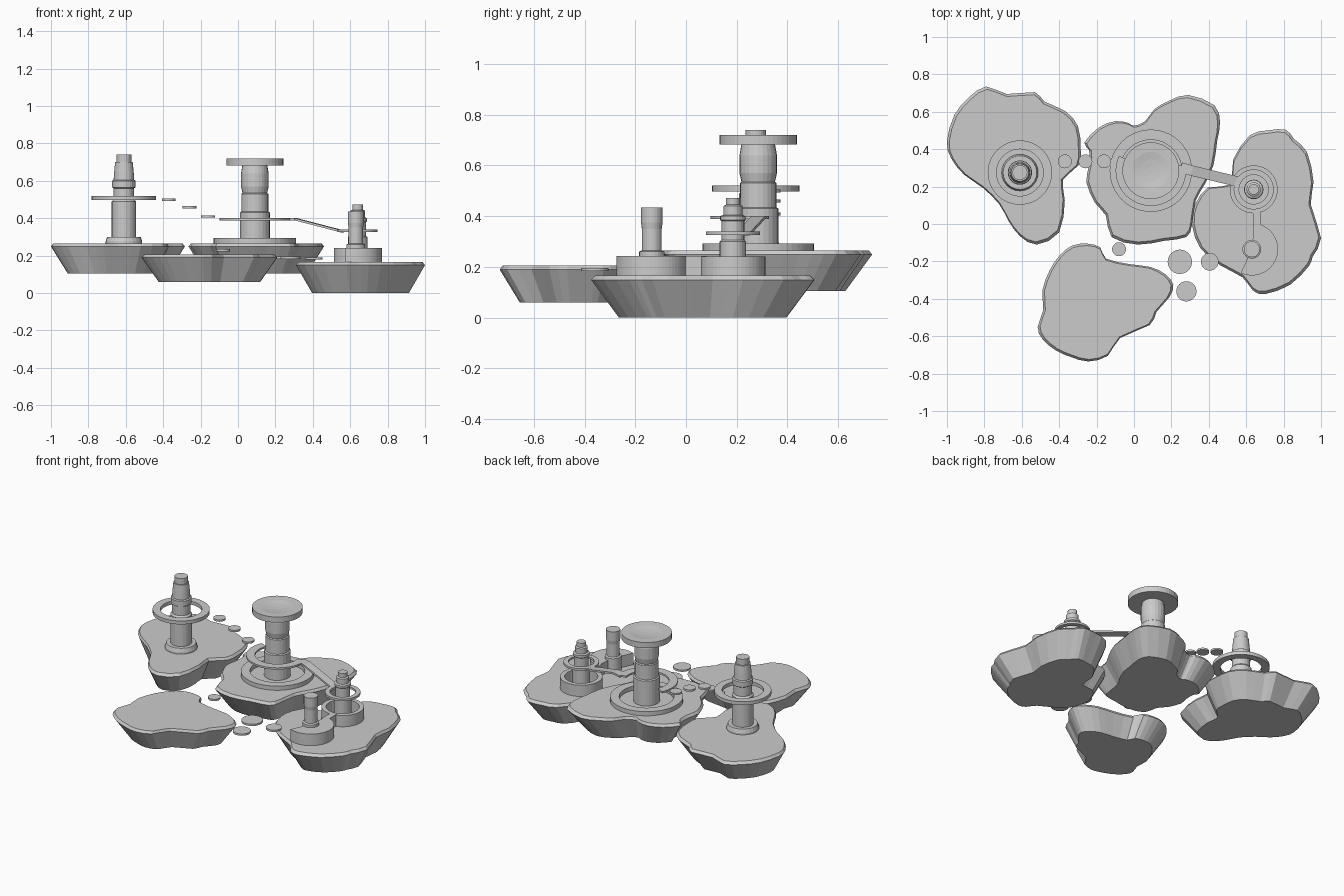
import bpy, bmesh, math
from mathutils import Vector


def finish(name, bm):
    bmesh.ops.recalc_face_normals(bm, faces=bm.faces[:])
    bmesh.ops.translate(bm, verts=bm.verts[:], vec=(0, -.005, 0))
    me = bpy.data.meshes.new(name)
    bm.to_mesh(me)
    bm.free()
    ob = bpy.data.objects.new(name, me)
    bpy.context.collection.objects.link(ob)
    return ob


def skin(name, loops, closed=False):
    """Join equal-length vertex loops; cap the ends unless closed."""
    bm = bmesh.new()
    rows = [[bm.verts.new(p) for p in loop] for loop in loops]
    n = len(rows[0])
    pairs = list(zip(rows, rows[1:])) + ([(rows[-1], rows[0])] if closed else [])
    for a, b in pairs:
        for i in range(n):
            j = (i + 1) % n
            bm.faces.new((a[i], a[j], b[j], b[i]))
    if not closed:
        bm.faces.new(rows[0][::-1])
        bm.faces.new(rows[-1])
    return finish(name, bm)


def rounded(pts):
    # insert one curved midpoint between neighbouring outline points
    out, n = [], len(pts)
    for i in range(n):
        a, b, c, d = (pts[(i + k) % n] for k in (-1, 0, 1, 2))
        out += [b, tuple((9 * (b[k] + c[k]) - a[k] - d[k]) / 16 for k in (0, 1))]
    return out


def island(name, pts, top, bottom):
    # tapered rock slab with a small bevelled rim
    cx = (min(p[0] for p in pts) + max(p[0] for p in pts)) / 2
    cy = (min(p[1] for p in pts) + max(p[1] for p in pts)) / 2
    return skin(name, [[(cx + (x - cx) * s, cy + (y - cy) * s, z) for x, y in rounded(pts)]
                       for s, z in ((.75, bottom), (1, top - .016), (.965, top))])


def lathe(name, x, y, profile, seg=24):
    # stacked column from (radius, height) pairs
    return skin(name, [[(x + r * math.cos(2 * math.pi * i / seg),
                         y + r * math.sin(2 * math.pi * i / seg), z)
                        for i in range(seg)] for r, z in profile])


def ring(name, x, y, ro, ri, z0, z1, a0=0, a1=360, seg=48):
    # full or partial flat ring
    full = a1 - a0 >= 360
    loops = []
    for i in range(seg if full else seg + 1):
        a = math.radians(a0 + (a1 - a0) * i / seg)
        loops.append([(x + r * math.cos(a), y + r * math.sin(a), z)
                      for r, z in ((ro, z0), (ro, z1), (ri, z1), (ri, z0))])
    return skin(name, loops, full)


def beam(name, p, q, w, t):
    p, q = Vector(p), Vector(q)
    d = q - p
    s = Vector((-d.y, d.x, 0)).normalized() * w / 2
    u = Vector((0, 0, t))
    return skin(name, [[e + s, e - s, e - s - u, e + s - u] for e in (p, q)])


# Floating islands
island("west_island", [
    (-.79, .74), (-.68, .70), (-.53, .71), (-.48, .66), (-.37, .61), (-.30, .53),
    (-.285, .41), (-.295, .32), (-.38, .24), (-.37, .13), (-.40, -.04), (-.52, -.105),
    (-.61, -.06), (-.67, .02), (-.72, .11), (-.81, .20), (-.91, .27), (-.98, .36),
    (-1.0, .45), (-.96, .59), (-.88, .685)], .265, .105)
island("central_island", [
    (-.10, .555), (-.03, .545), (0, .53), (.06, .555), (.11, .62), (.19, .665), (.29, .695),
    (.43, .64), (.46, .55), (.445, .45), (.425, .32), (.38, .22), (.33, .13), (.31, 0),
    (.28, -.065), (.16, -.085), (.02, -.105), (-.12, -.065), (-.15, .05), (-.21, .12),
    (-.255, .23), (-.24, .32), (-.24, .40), (-.265, .44), (-.19, .52)], .265, .105)
island("south_island", [
    (-.25, -.10), (-.18, -.12), (-.15, -.18), (-.02, -.21), (.09, -.225), (.17, -.265),
    (.21, -.32), (.19, -.385), (.12, -.465), (.085, -.535), (-.075, -.605), (-.14, -.70),
    (-.245, -.73), (-.34, -.705), (-.42, -.67), (-.49, -.61), (-.515, -.545),
    (-.485, -.455), (-.49, -.35), (-.45, -.24), (-.395, -.16), (-.33, -.11)], .205, .06)
island("east_island", [
    (.81, .51), (.855, .46), (.925, .39), (.96, .23), (.945, .11), (1.0, -.07),
    (.955, -.17), (.935, -.22), (.835, -.32), (.70, -.37), (.635, -.35), (.58, -.28),
    (.46, -.215), (.355, -.125), (.31, 0), (.325, .105), (.395, .2), (.515, .215),
    (.53, .35), (.62, .48), (.715, .505)], .165, 0)

# West tower with floating ring
lathe("west_tower", -.61, .28, [
    (.098, .255), (.098, .275), (.09, .3), (.065, .3), (.065, .49), (.055, .5), (.055, .56),
    (.063, .565), (.063, .6), (.055, .605), (.052, .65), (.047, .7), (.04, .7), (.04, .74)])
ring("west_tower_ring", -.61, .28, .172, .125, .497, .52)

# Central tower with plaza kerb, dished top and curved walkway
ring("plaza_kerb", .09, .29, .22, .165, .255, .293)
lathe("central_tower", .09, .29, [
    (.08, .255), (.08, .43), (.072, .435), (.072, .53), (.066, .535), (.074, .57),
    (.074, .64), (.066, .685)])
lathe("central_tower_top", .09, .29, [
    (.152, .683), (.152, .72), (.1, .718), (.06, .712), (.02, .709)], 48)
ring("curved_walkway", .09, .29, .188, .135, .388, .4, 155, 370)
beam("walkway_ramp", (.25, .307, .4), (.31, .29, .4), .055, .012)
beam("walkway_slope", (.31, .29, .4), (.56, .23, .335), .055, .012)

# East tower with cup base and ring
ring("east_tower_kerb", .64, .19, .128, .1, .155, .24)
lathe("east_tower", .64, .19, [
    (.052, .155), (.052, .3), (.045, .305), (.045, .38), (.05, .385), (.05, .4),
    (.038, .405), (.038, .44), (.028, .445), (.028, .472)])
ring("east_tower_ring", .64, .19, .107, .078, .326, .34)

# Short tower on a partial drum, with a link wall to its neighbour
ring("short_tower_drum", .63, -.13, .14, .03, .155, .242, -115, 85, 32)
beam("link_wall", (.655, -.02, .242), (.655, .085, .242), .04, .085)
lathe("short_tower", .63, -.13, [
    (.05, .155), (.05, .26), (.039, .265), (.039, .35), (.043, .375), (.043, .435)])

# Stepping discs: x, y, top height, radius
for i, (x, y, z, r) in enumerate([
        (-.37, .34, .505, .037), (-.26, .34, .465, .037), (-.16, .34, .415, .037),
        (-.08, -.13, .235, .037), (.245, -.197, .195, .065), (.28, -.355, .195, .054),
        (.405, -.197, .19, .047)]):
    lathe("stepping_disc_%d" % (i + 1), x, y, [(r, z - .012), (r, z)], 32)
